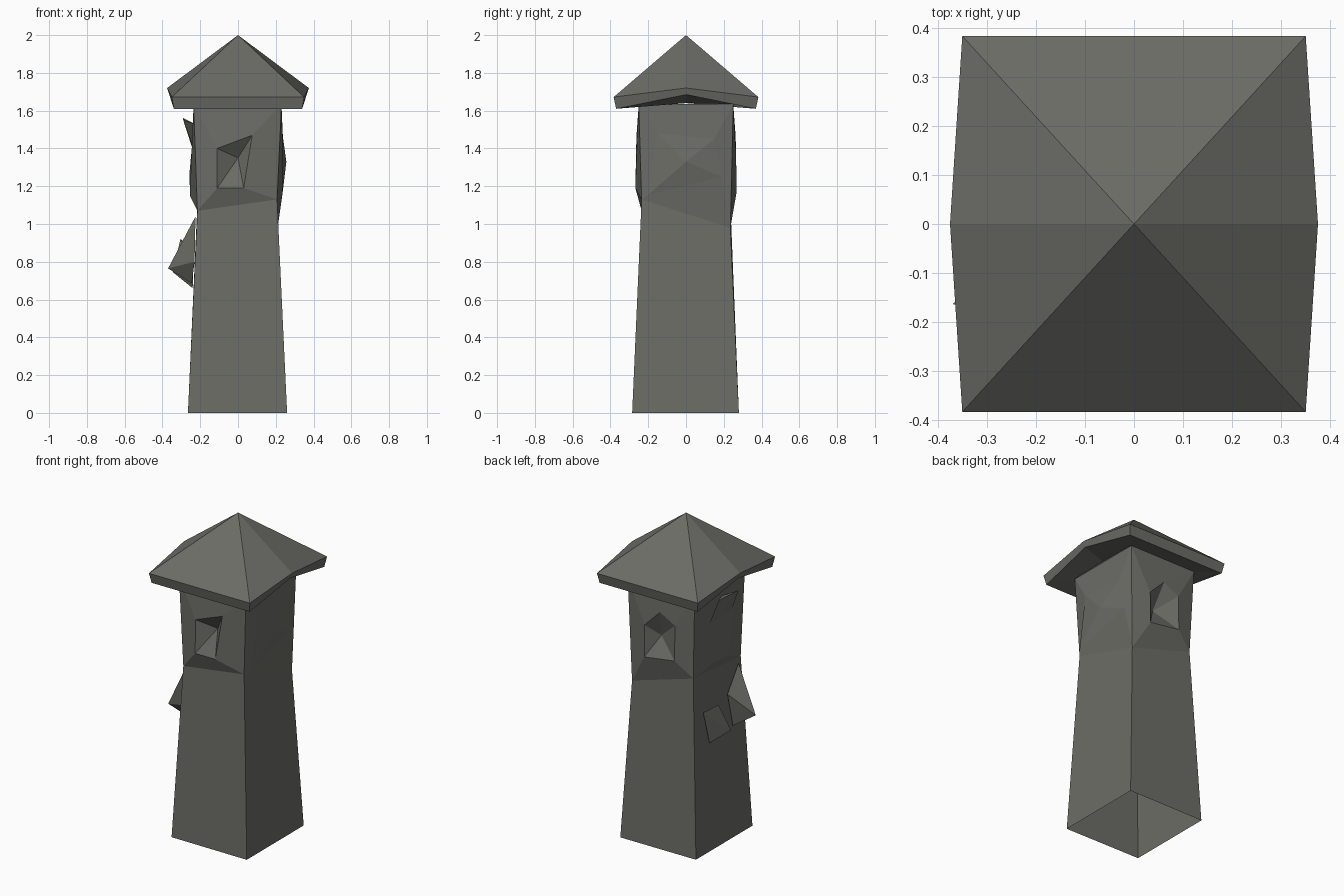
import bpy, bmesh

if "Cube" in bpy.data.objects:
    bpy.data.objects.remove(bpy.data.objects["Cube"])

stone = bpy.data.materials.new("dark_stone")
stone.diffuse_color = (0.15, 0.15, 0.135, 1)
stone.use_nodes = True
stone.node_tree.nodes["Principled BSDF"].inputs["Base Color"].default_value = stone.diffuse_color


def finish(bm, name):
    bmesh.ops.remove_doubles(bm, verts=bm.verts, dist=1e-5)
    bmesh.ops.recalc_face_normals(bm, faces=bm.faces)
    mesh = bpy.data.meshes.new(name)
    bm.to_mesh(mesh)
    bm.free()
    mesh.materials.append(stone)
    bpy.context.collection.objects.link(bpy.data.objects.new(name, mesh))


def verts(bm, points):
    return [bm.verts.new(p) for p in points]


def band(bm, a, b):
    """Join two closed rings; a repeated vertex turns a quad into a triangle."""
    for i in range(len(a)):
        j = (i + 1) % len(a)
        face = list(dict.fromkeys((a[i], a[j], b[j], b[i])))
        bm.faces.new(face)


def fan(bm, ring, centre):
    c = bm.verts.new(centre)
    for i in range(len(ring)):
        bm.faces.new((ring[i], ring[(i + 1) % len(ring)], c))


# Tower: tapered shaft open at the bottom, uneven waist, flared top
# Corner order: front left, front right, back right, back left
bm = bmesh.new()
base = verts(bm, [(-.265, -.28, 0), (.26, -.285, 0), (.26, .28, 0), (-.265, .28, 0)])
waist = verts(bm, [(-.215, -.235, 1.07), (.207, -.235, 1.13),
                   (.21, .235, .98), (-.215, .235, 1.106)])
top = verts(bm, [(x, y, 1.635) for x, y in
                 ((-.235, -.25), (.23, -.25), (.23, .25), (-.235, .25))])
band(bm, base, waist)

# Front wall with recessed window
ring = verts(bm, [(-.11, -.264, 1.40), (.075, -.262, 1.47),
                  (.03, -.268, 1.19), (-.11, -.268, 1.19)])
band(bm, [top[0], top[1], waist[1], waist[0]], ring)
fan(bm, ring, (0, -.20, 1.35))

# Back wall with five-sided recessed window
ring = verts(bm, [(.102, .265, 1.37), (-.003, .262, 1.475), (-.108, .264, 1.42),
                  (-.108, .268, 1.20), (.102, .268, 1.17)])
band(bm, [top[2], top[3], top[3], waist[3], waist[2]], ring)
fan(bm, ring, (.03, .20, 1.30))

# Right wall with shallow creased bulge
ring = verts(bm, [(.235, -.15, 1.48), (.238, .15, 1.45),
                  (.228, .19, 1.25), (.235, -.20, 1.155)])
band(bm, [top[1], top[2], waist[2], waist[1]], ring)
fan(bm, ring, (.256, 0, 1.33))

# Left wall with rough bulge
ring = verts(bm, [(-.243, .12, 1.40), (-.243, -.12, 1.42),
                  (-.255, -.05, 1.15), (-.253, .10, 1.16)])
band(bm, [top[3], top[0], waist[0], waist[3]], ring)
fan(bm, ring, (-.256, 0, 1.28))
finish(bm, "tower")

# Roof: pyramid with raised side eaves, a thin fascia and a sloping underside
bm = bmesh.new()


def eave(x, y, z, xm, zm):
    return verts(bm, [(-x, -y, z), (x, -y, z), (xm, 0, zm),
                      (x, y, z), (-x, y, z), (-xm, 0, zm)])


upper = eave(.35, .383, 1.672, .375, 1.72)
lower = eave(.34, .37, 1.61, .362, 1.685)
inner = eave(.232, .25, 1.635, .232, 1.64)
fan(bm, upper, (0, 0, 2))
band(bm, upper, lower)
band(bm, lower, inner)
finish(bm, "roof")

# Broken shards sticking out of the left wall
shards = {
    "upper_shard": [(-.29, -.107, 1.55), (-.29, .09, 1.56), (-.235, .123, 1.38),
                    (-.235, -.11, 1.40), (-.23, -.02, 1.53)],
    "lower_back_shard": [(-.235, .165, .87), (-.305, .115, .92), (-.345, .045, .745),
                         (-.24, .11, .66), (-.235, .05, .80)],
    "lower_front_shard": [(-.225, -.20, 1.04), (-.24, -.068, .90), (-.245, -.114, .685),
                          (-.37, -.163, .765), (-.27, -.16, .91), (-.23, -.19, .80)],
}
for name, points in shards.items():
    bm = bmesh.new()
    bmesh.ops.convex_hull(bm, input=verts(bm, points))
    finish(bm, name)
